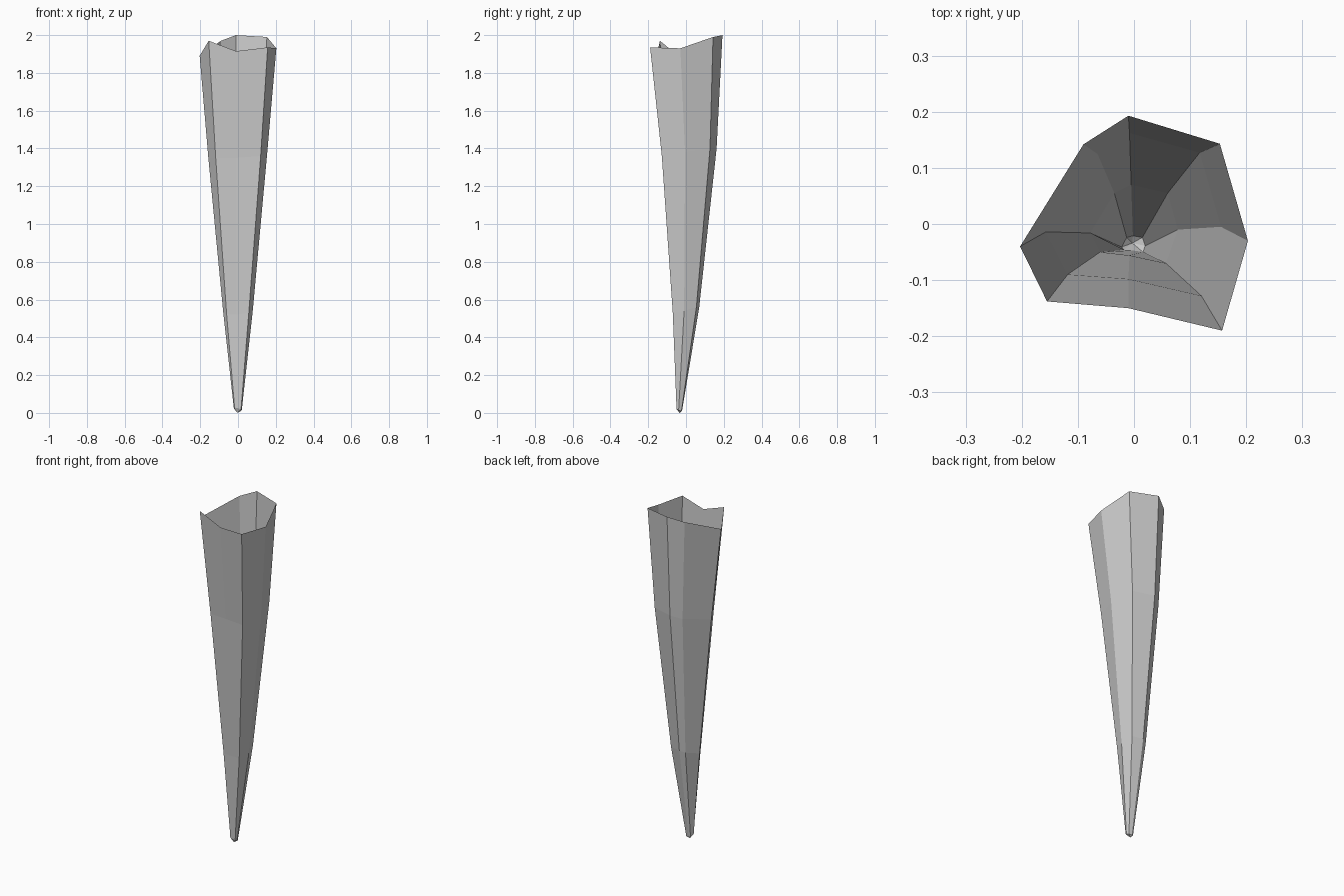
import bpy, bmesh

# Horizontal cross-sections, each with eight points counter-clockwise from the back
rings = [
    # jagged open rim
    [(-.01, .193, 2.0), (-.09, .142, 1.97), (-.203, -.04, 1.89), (-.155, -.138, 1.97),
     (-.01, -.15, 1.915), (.157, -.19, 1.935), (.203, -.03, 1.93), (.153, .143, 1.99)],
    # upper body
    [(-.008, .162, 1.4), (-.065, .125, 1.38), (-.157, -.014, 1.35), (-.118, -.09, 1.35),
     (-.01, -.098, 1.35), (.12, -.128, 1.36), (.155, -.005, 1.38), (.117, .127, 1.4)],
    # lower body
    [(-.005, .07, .56), (-.035, .055, .55), (-.078, -.016, .53), (-.06, -.05, .52),
     (-.008, -.056, .52), (.057, -.07, .53), (.078, -.01, .54), (.06, .055, .56)],
    # blunt point
    [(-.002, -.021, .01), (-.013, -.024, .012), (-.022, -.041, .025), (-.018, -.046, .028),
     (-.003, -.047, .025), (.016, -.05, .02), (.02, -.039, .015), (.015, -.024, .01)],
]

bm = bmesh.new()
loops = [[bm.verts.new(p) for p in ring] for ring in rings]

# Walls between neighbouring rings
for upper, lower in zip(loops, loops[1:]):
    for i in range(8):
        j = (i + 1) % 8
        bm.faces.new((upper[i], lower[i], lower[j], upper[j]))

# Closed tip
tip = bm.verts.new((-.003, -.034, 0))
for i in range(8):
    bm.faces.new((loops[-1][i], tip, loops[-1][(i + 1) % 8]))

bm.normal_update()
mesh = bpy.data.meshes.new("hollow_spike")
bm.to_mesh(mesh)
bm.free()
spike = bpy.data.objects.new("hollow_spike", mesh)
bpy.context.collection.objects.link(spike)
